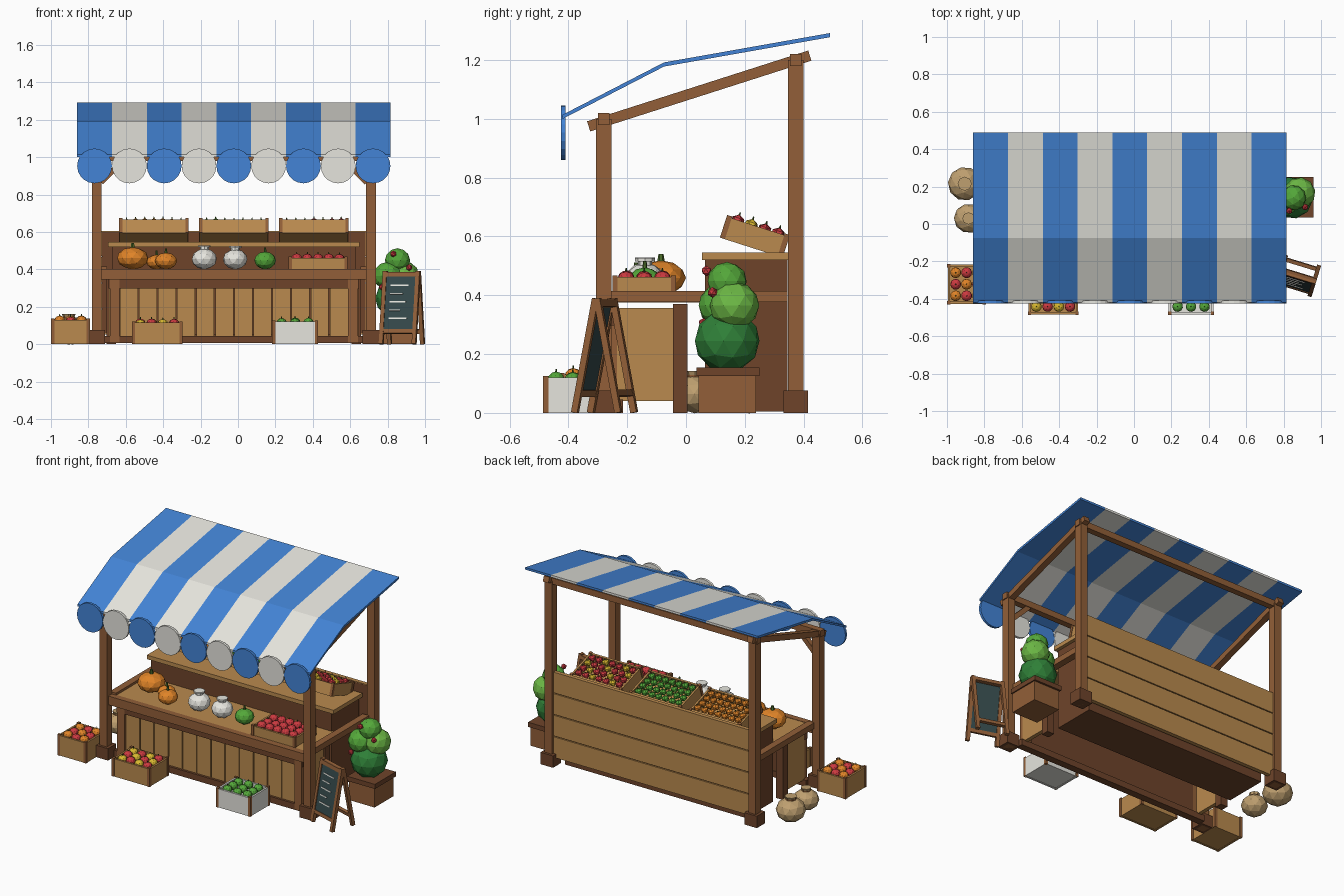
import bpy, bmesh, math, random
from mathutils import Matrix, Vector

if "Cube" in bpy.data.objects:
    bpy.data.objects.remove(bpy.data.objects["Cube"])

random.seed(4)
CX = -0.022  # stall centre line


def material(name, hexa):
    m = bpy.data.materials.new(name)
    rgb = [int(hexa[i:i + 2], 16) / 255 for i in (0, 2, 4)]
    lin = [c / 12.92 if c < 0.04 else ((c + 0.055) / 1.055) ** 2.4 for c in rgb]
    m.diffuse_color = (*lin, 1)
    m.use_nodes = True
    m.node_tree.nodes["Principled BSDF"].inputs["Base Color"].default_value = m.diffuse_color
    return m


M = {n: material(n, h) for n, h in dict(
    wood='925F38', dark='6E442A', light='BA8A4E', blue='4384D6', white='E6E5DE', orange='E08428',
    green='54A83A', leaf='2F8038', leaf_light='6CB845', red='CC3A40', yellow='D8B830',
    sack='BFA070', slate='34484A', stem='4B6B2A').items()}


class Part:
    """Collects coloured primitives into one object."""
    def __init__(self):
        self.bm, self.mats = bmesh.new(), []

    def paint(self, verts, mat):
        if mat not in self.mats:
            self.mats.append(mat)
        for f in {f for v in verts for f in v.link_faces}:
            f.material_index = self.mats.index(mat)

    def box(self, c, s, mat, rot=(0, 'X')):
        m = Matrix.Translation(c) @ Matrix.Rotation(rot[0], 4, rot[1]) @ Matrix.Diagonal((*s, 1))
        self.paint(bmesh.ops.create_cube(self.bm, size=1, matrix=m)['verts'], mat)

    def span(self, x, y, z, mat):
        self.box([(a + b) / 2 for a, b in (x, y, z)], [b - a for a, b in (x, y, z)], mat)

    def ball(self, c, r, mat, squash=1, sub=2):
        m = Matrix.Translation(c) @ Matrix.Rotation(random.random() * 6, 4, 'Z') @ Matrix.Diagonal((1, 1, squash, 1))
        self.paint(bmesh.ops.create_icosphere(self.bm, subdivisions=sub, radius=r, matrix=m)['verts'], mat)

    def cone(self, c, r1, r2, h, mat, n=8, m=Matrix()):
        self.paint(bmesh.ops.create_cone(self.bm, cap_ends=True, segments=n, radius1=r1, radius2=r2,
                                         depth=h, matrix=Matrix.Translation(c) @ m)['verts'], mat)

    def done(self, name, matrix=Matrix()):
        me = bpy.data.meshes.new(name)
        self.bm.to_mesh(me)
        self.bm.free()
        for m in self.mats:
            me.materials.append(M[m])
        ob = bpy.data.objects.new(name, me)
        ob.matrix_world = matrix
        bpy.context.collection.objects.link(ob)
        return ob


# Striped canopy from a bent profile, with a scalloped front edge
profile = [(-0.42, 1.0), (-0.075, 1.178), (0.49, 1.278)]
p, v = Part(), Part()
step = 1.675 / 9
for i in range(9):
    x0, mat = -0.86 + i * step, ('blue', 'white')[i % 2]
    loops = [[p.bm.verts.new((x, y, z + dz)) for y, z in profile for dz in (0, 0.014)] for x in (x0, x0 + step)]
    a, b = loops
    for k in (0, 2):
        for q in ((a[k], b[k], b[k + 2], a[k + 2]), (a[k + 1], a[k + 3], b[k + 3], b[k + 1]),
                  (a[k], a[k + 2], a[k + 3], a[k + 1]), (b[k], b[k + 1], b[k + 3], b[k + 2])):
            p.bm.faces.new(q)
    p.bm.faces.new((a[0], a[1], b[1], b[0]))
    p.bm.faces.new((a[4], b[4], b[5], a[5]))
    p.paint(a + b, mat)
    v.cone((x0 + step / 2, -0.418, 0.953), step / 2, step / 2, 0.016, mat, 20, Matrix.Rotation(math.pi / 2, 4, 'X'))
bmesh.ops.recalc_face_normals(p.bm, faces=p.bm.faces)
p.done('canopy')
v.done('canopy_scallops')

# Posts, feet, rafters, braces and cross beams
p = Part()
for s in (-1, 1):
    x = CX + s * 0.733
    for y, h in ((-0.28, 1.0), (0.373, 1.2)):
        p.span((x - 0.026, x + 0.026), (y - 0.026, y + 0.026), (0, h), 'wood')
        p.span((x - 0.045, x + 0.045), (y - 0.042, y + 0.042), (0, 0.077), 'dark')
    p.box((x, 0.045, 1.095), (0.04, 0.79, 0.036), 'wood', (math.atan2(0.24, 0.75), 'X'))
    p.box((CX + s * 0.65, -0.28, 0.925), (0.17, 0.03, 0.03), 'wood', (s * math.pi / 4, 'Y'))
for y, z in ((-0.28, 1.0), (0.373, 1.2)):
    p.box((CX, y, z), (1.53, 0.04, 0.04), 'wood')
p.done('stall_frame')

# Counter: top, edging, planked front and sides
p = Part()
p.span((CX - 0.7, CX + 0.7), (-0.26, 0.07), (0.375, 0.4), 'light')
p.span((CX - 0.71, CX + 0.71), (-0.29, -0.25), (0.345, 0.402), 'wood')
p.span((CX - 0.67, CX + 0.67), (-0.26, -0.225), (0.298, 0.347), 'dark')
p.span((CX - 0.69, CX + 0.69), (-0.262, -0.215), (0.005, 0.045), 'dark')
for i in range(12):
    x = CX + (i - 5.5) * 0.102
    p.box((x, -0.237, 0.18), (0.096, 0.02, 0.27), 'light')
p.box((CX, -0.229, 0.18), (1.22, 0.012, 0.26), 'dark')
for s in (-1, 1):
    p.box((CX + s * 0.7, 0.045, 0.396), (0.045, 0.6, 0.038), 'wood')
    p.box((CX + s * 0.637, -0.245, 0.18), (0.052, 0.035, 0.34), 'wood')
    p.box((CX + s * 0.655, -0.02, 0.185), (0.05, 0.05, 0.37), 'dark')
    p.box((CX + s * 0.655, -0.14, 0.198), (0.025, 0.19, 0.316), 'light')
p.done('counter')

# Rear display step with shelf board and plank back wall
p = Part()
p.span((CX - 0.65, CX + 0.65), (0.065, 0.345), (0.005, 0.52), 'dark')
p.span((CX - 0.672, CX + 0.672), (0.055, 0.348), (0.52, 0.546), 'light')
p.done('display_step')
p = Part()
for i in range(4):
    p.box((CX, 0.37, 0.118 + i * 0.14), (1.42, 0.026, 0.134), 'light')
p.box((CX, 0.365, 0.33), (1.41, 0.018, 0.54), 'dark')
p.done('back_wall')


# Produce crates
def crate(name, pos, w, d, h, cols, rows, colours, mat='light', tilt=0.0):
    p = Part()
    p.box((0, 0, 0.008), (w - 0.01, d - 0.01, 0.012), mat)
    for s in (-1, 1):
        p.box((0, s * (d / 2 - 0.008), h / 2), (w - 0.008, 0.012, h), mat)
        p.box((s * (w / 2 - 0.008), 0, h / 2), (0.012, d - 0.008, h), mat)
        for t in (-1, 1):
            p.box((s * (w / 2 - 0.008), t * (d / 2 - 0.008), h / 2 + 0.003), (0.018, 0.018, h + 0.006), 'wood')
    m = Matrix.Translation(pos) @ Matrix.Rotation(tilt, 4, 'X')
    p.done(name, m)
    f = Part()
    dx, dy = (w - 0.03) / cols, (d - 0.03) / rows
    r = min(dx, dy) * 0.5
    for i in range(cols):
        for j in range(rows):
            c = ((i - (cols - 1) / 2) * dx, (j - (rows - 1) / 2) * dy, h - r * 0.25 + random.uniform(-.003, .004))
            f.ball(c, r, colours[(i + j) % len(colours)], 0.92, 2 if r > 0.026 else 1)
            f.cone((c[0], c[1], c[2] + r), 0.004, 0.002, 0.012, 'stem', 4)
    f.done(name + '_produce', m)


for i, cols in enumerate((['orange'], ['green'], ['red', 'yellow', 'red'])):
    crate(f'shelf_crate_{i}', (CX + (i - 1) * 0.428, 0.222, 0.562), 0.37, 0.222, 0.075, 7, 4, cols, tilt=-0.31)
crate('counter_crate', (0.428, -0.142, 0.402), 0.315, 0.215, 0.06, 5, 3, ['red'])
crate('side_crate', (-0.895, -0.322, 0), 0.205, 0.215, 0.13, 3, 3, ['orange', 'red'])
crate('front_crate', (-0.432, -0.385, 0), 0.27, 0.2, 0.115, 4, 3, ['yellow', 'red'])
crate('white_crate', (0.305, -0.385, 0), 0.245, 0.2, 0.12, 3, 3, ['green'], 'white')


# Pumpkins and gourds on the counter: squashed balls with a stem
def gourd(name, x, y, r, mat, squash, stem='stem'):
    p = Part()
    z = 0.4 + r * squash
    p.ball((x, y, z), r, mat, squash)
    if stem == mat:
        p.cone((x, y, z + r * squash), 0.024, 0.024, 0.02, mat)
        p.cone((x, y, z + r * squash + 0.012), 0.034, 0.034, 0.01, mat)
    else:
        p.cone((x, y, z + r * squash + 0.006), r * 0.16, r * 0.1, 0.032, stem, 6)
    p.done(name)


gourd('large_pumpkin', -0.563, -0.085, 0.085, 'orange', 0.7)
gourd('small_pumpkin_a', -0.435, -0.11, 0.055, 'orange', 0.72)
gourd('small_pumpkin_b', -0.385, -0.17, 0.06, 'orange', 0.75)
gourd('white_jar_a', -0.18, -0.14, 0.068, 'white', 0.82, 'white')
gourd('white_jar_b', -0.015, -0.14, 0.066, 'white', 0.82, 'white')
gourd('green_squash', 0.145, -0.14, 0.058, 'green', 0.82)

# Tied sacks beside the stall
for i, (x, y, r) in enumerate(((-0.905, 0.215, 0.09), (-0.885, 0.03, 0.078))):
    p = Part()
    p.ball((x, y, r * 0.82), r, 'sack', 0.84)
    p.cone((x, y, r * 1.66), r * 0.28, r * 0.42, 0.026, 'sack')
    p.cone((x, y, r * 1.6), r * 0.36, r * 0.36, 0.008, 'wood')
    p.done(f'sack_{i}')

# Planter with a topiary bush and berries
p = Part()
p.box((0.86, 0.14, 0.065), (0.185, 0.195, 0.13), 'wood')
p.box((0.86, 0.143, 0.14), (0.2, 0.215, 0.03), 'dark')
p.done('planter')
p = Part()
for c, r, m in (((0.845, 0.14, 0.245), 0.112, 'leaf'), ((0.8, 0.12, 0.365), 0.078, 'green'),
                ((0.885, 0.165, 0.365), 0.085, 'leaf_light'), ((0.853, 0.14, 0.448), 0.068, 'green')):
    p.ball(c, r, m, 0.96)
for c in ((0.83, 0.07, 0.483), (0.77, 0.06, 0.305), (0.915, 0.09, 0.41)):
    p.ball(c, 0.018, 'red', 1, 1)
p.done('bush')

# A-frame chalkboard, turned slightly; chalk marks are plain bars
p = Part()
a = math.atan2(0.075, 0.39)
for side in (-1, 1):
    lean = Matrix.Translation((0, side * 0.04, 0.195)) @ Matrix.Rotation(side * a, 4, 'X')

    def slab(c, s, mat):
        p.box(lean @ Vector(c), s, mat, (side * a, 'X'))
    for s in (-1, 1):
        slab((s * 0.092, 0, 0), (0.022, 0.022, 0.395), 'wood')
    slab((0, 0, 0.18), (0.18, 0.022, 0.024), 'wood')
    slab((0, 0, -0.13), (0.18, 0.02, 0.022), 'wood')
    if side < 0:
        slab((0, 0, 0.025), (0.17, 0.012, 0.29), 'slate')
        for i, w in enumerate((0.1, 0.07, 0.09, 0.06, 0.1)):
            slab((w / 2 - 0.055, -0.008, 0.12 - i * 0.045), (w, 0.004, 0.007), 'white')
p.done('chalkboard', Matrix.Translation((0.876, -0.277, 0)) @ Matrix.Rotation(math.radians(-17), 4, 'Z'))
